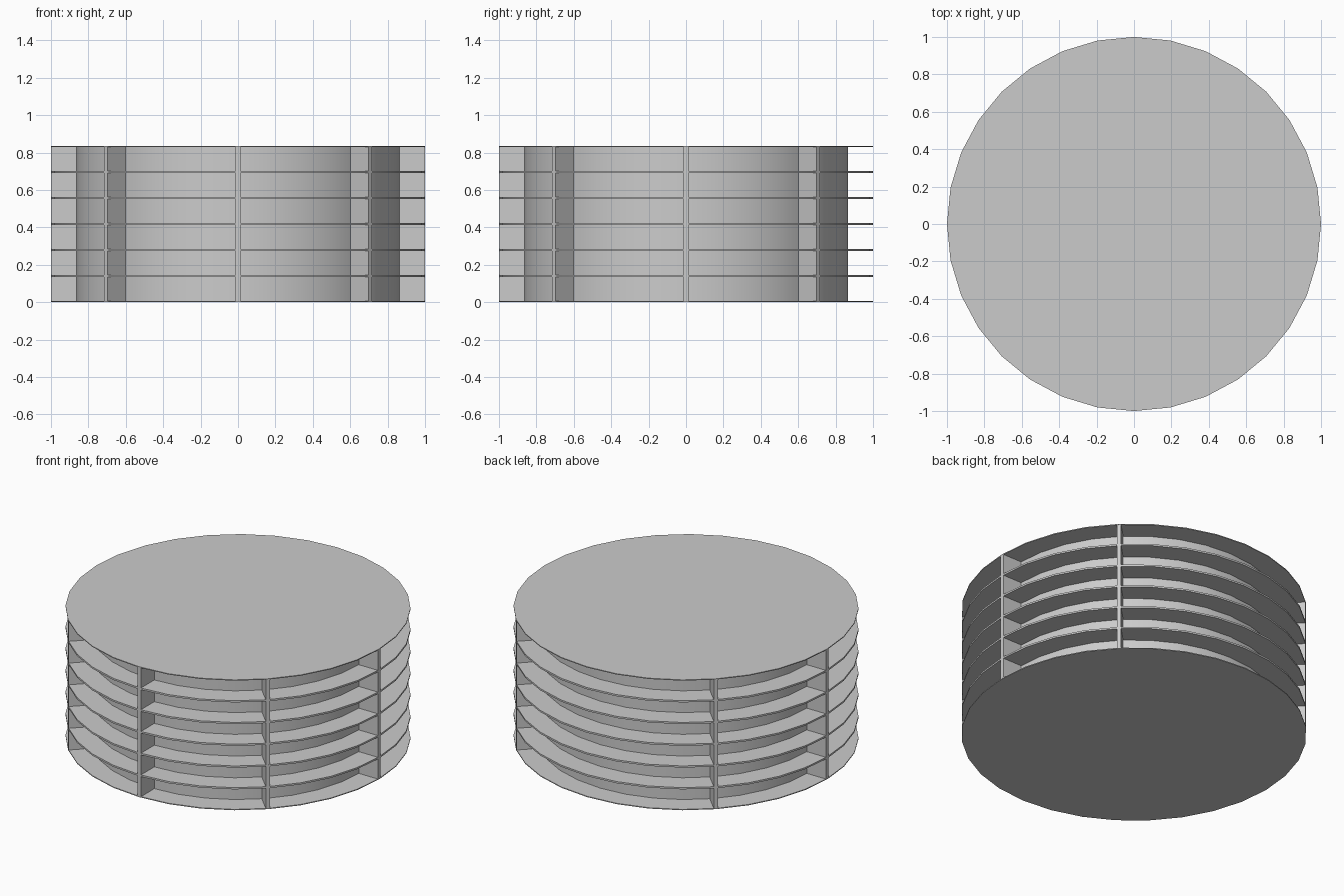
import bpy
from math import cos, sin, radians

cube = bpy.data.objects.get("Cube")
if cube:
    bpy.data.objects.remove(cube, do_unlink=True)

HEIGHT = 0.834
LEVELS = 6
SHELF = 0.011      # shelf thickness
CORE_R = 0.865
FIN = 0.025        # divider thickness

grey = bpy.data.materials.new("light grey")
grey.use_nodes = True
colour = (0.6, 0.6, 0.6, 1)
grey.diffuse_color = colour
grey.node_tree.nodes["Principled BSDF"].inputs["Base Color"].default_value = colour


def finish(name):
    obj = bpy.context.object
    obj.name = name
    obj.data.materials.append(grey)
    return obj


def drum(name, radius, bottom, top):
    bpy.ops.mesh.primitive_cylinder_add(
        vertices=32, radius=radius, depth=top - bottom,
        location=(0, 0, (bottom + top) / 2))
    finish(name)
    bpy.ops.object.shade_smooth_by_angle(angle=radians(30))


# Central core
drum("core", CORE_R, 0.002, HEIGHT - 0.002)

# Round shelves, with the end ones kept inside the total height
for i in range(LEVELS + 1):
    z = HEIGHT * i / LEVELS
    drum(f"shelf_{i + 1}", 1, max(z - SHELF / 2, 0), min(z + SHELF / 2, HEIGHT))

# Upright dividers every 45 degrees, leaving the back open
inner, outer = CORE_R - 0.02, 0.9995
for angle in range(135, 451, 45):
    if angle == 450:
        continue
    a = radians(angle)
    r = (inner + outer) / 2
    bpy.ops.mesh.primitive_cube_add(
        size=1, location=(r * cos(a), r * sin(a), HEIGHT / 2), rotation=(0, 0, a))
    divider = finish(f"divider_{angle % 360}")
    divider.scale = (outer - inner, FIN, HEIGHT - 0.004)
